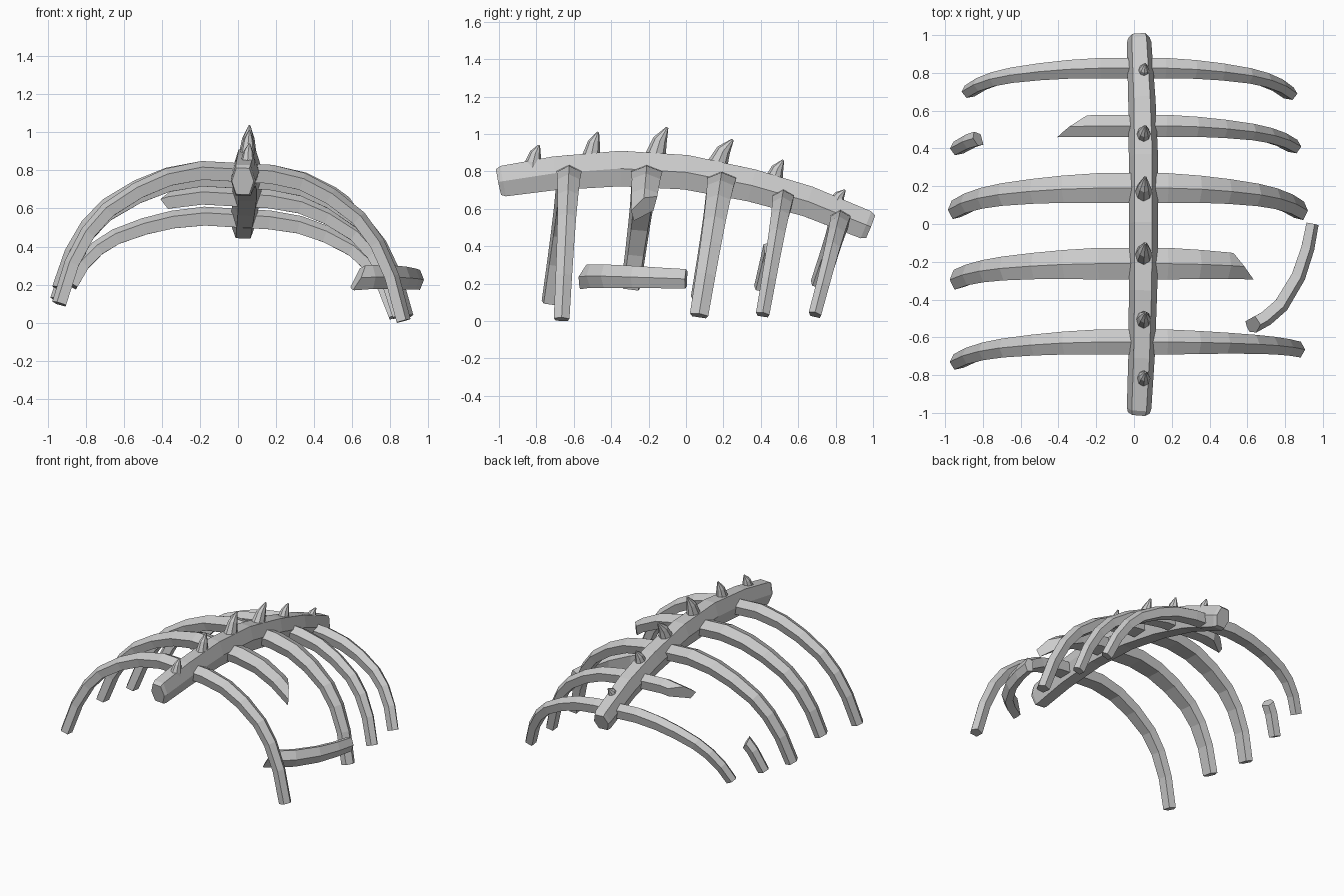
import bpy, bmesh
from mathutils import Vector

if "Cube" in bpy.data.objects:
    bpy.data.objects.remove(bpy.data.objects["Cube"])


def make_object(name, bm):
    bmesh.ops.recalc_face_normals(bm, faces=bm.faces)
    mesh = bpy.data.meshes.new(name)
    bm.to_mesh(mesh)
    bm.free()
    obj = bpy.data.objects.new(name, mesh)
    bpy.context.collection.objects.link(obj)
    return obj


def sweep(name, path, sizes, profile, side, cuts=()):
    """Loft a profile along a path; cuts are (point, normal) planes removing the normal side."""
    bm = bmesh.new()
    pts = [Vector(p) for p in path]
    rings = []
    for i, p in enumerate(pts):
        a = (p - pts[i - 1]).normalized() if i else Vector()
        c = (pts[i + 1] - p).normalized() if i < len(pts) - 1 else Vector()
        t = (a + c).normalized()
        b = Vector(side)
        b = (b - t * b.dot(t)).normalized()
        n = t.cross(b)
        w, h = sizes[i]
        rings.append([bm.verts.new(p + b * u * w / 2 + n * v * h / 2) for u, v in profile])
    k = len(profile)
    for r, s in zip(rings, rings[1:]):
        for j in range(k):
            bm.faces.new((r[j], r[(j + 1) % k], s[(j + 1) % k], s[j]))
    bm.faces.new(rings[0])
    bm.faces.new(rings[-1])
    # Jagged broken ends
    for co, no in cuts:
        geom = bm.verts[:] + bm.edges[:] + bm.faces[:]
        bmesh.ops.bisect_plane(bm, geom=geom, plane_co=Vector(co),
                               plane_no=Vector(no), clear_outer=True)
        bmesh.ops.holes_fill(bm, edges=[e for e in bm.edges if e.is_boundary])
    return make_object(name, bm)


# Backbone: arched hexagonal beam with slightly chamfered ends
HEX = [(-1, 0), (-0.6, 1), (0.6, 1), (1, 0), (0.6, -1), (-0.6, -1)]
spine = [  # y, centre x, centre z, width, height
    (-1.0, 0.025, 0.743, 0.115, 0.14), (-0.975, 0.027, 0.748, 0.13, 0.165),
    (-0.7, 0.04, 0.79, 0.14, 0.18), (-0.35, 0.048, 0.815, 0.15, 0.19),
    (0, 0.05, 0.795, 0.155, 0.185), (0.35, 0.05, 0.725, 0.155, 0.175),
    (0.65, 0.042, 0.64, 0.145, 0.165), (0.96, 0.027, 0.515, 0.13, 0.155),
    (0.985, 0.025, 0.505, 0.115, 0.13)]
sweep("backbone", [(x, y, z) for y, x, z, w, h in spine],
      [(w, h) for y, x, z, w, h in spine], HEX, (1, 0, 0))

# Ribs: five-sided arches with a ridge on the outside
RIDGED = [(0, 1), (1, 0.35), (0.75, -1), (-0.75, -1), (-1, 0.35)]
CURVE = [(0.2, 0), (0.39, 0.05), (0.56, 0.15), (0.73, 0.30),
         (0.84, 0.47), (0.93, 0.70), (1, 1)]  # reach, drop


def rib(name, y, z, width, left, right, cuts=()):
    path, sizes = [], []
    for tip, top, curve in ((left, z, CURVE[::-1]), (right, z - 0.02, CURVE)):
        for u, f in curve:
            path.append((tip[0] * u, y + (tip[1] - y) * f, top + (tip[2] - top) * f))
            sizes.append((width * (1.08 - 0.46 * u), 0.105 - 0.03 * u))
    return sweep(name, path, sizes, RIDGED, (0, 1, 0), cuts)


rib("rib_front", -0.625, 0.80, 0.135, (-0.94, -0.73, 0.10), (0.87, -0.665, 0.01))
rib("rib_second_broken", -0.21, 0.80, 0.17, (-0.94, -0.295, 0.18), (0.88, -0.28, 0.06),
    [((0.58, -0.23, 0.59), (0.75, 0.62, -0.1))])
rib("rib_middle", 0.19, 0.765, 0.16, (-0.95, 0.075, 0.12), (0.885, 0.07, 0.03))
rib4 = (0.52, 0.67, 0.118, (-0.94, 0.40, 0.175), (0.85, 0.41, 0.035))
rib("rib_fourth_broken", *rib4, [((-0.33, 0.51, 0.64), (-0.55, 0.80, -0.2))])
rib("rib_fourth_tip", *rib4, [((-0.83, 0.46, 0.38), (0.75, 0.4, 0.5))])
rib("rib_back", 0.825, 0.56, 0.11, (-0.88, 0.70, 0.20), (0.83, 0.69, 0.035))

# Fallen rib piece lying sideways between the front and middle ribs
sweep("fallen_rib_piece",
      [(0.60, -0.555, 0.235), (0.70, -0.50, 0.24), (0.78, -0.43, 0.24),
       (0.87, -0.28, 0.235), (0.92, -0.13, 0.23), (0.945, 0.0, 0.225)],
      [(0.13, 0.08), (0.125, 0.08), (0.125, 0.08), (0.12, 0.075), (0.11, 0.07), (0.105, 0.065)],
      RIDGED, (0, 0, 1), [((0.63, -0.53, 0.24), (-0.8, -0.35, 0.5))])

# Curved spikes along the backbone, leaning backwards
OCT = [(1, 0), (0.7, 0.7), (0, 1), (-0.7, 0.7), (-1, 0), (-0.7, -0.7), (0, -1), (0.7, -0.7)]
spikes = [  # base y, base z, tip y, tip z, diameter
    (-0.82, 0.85, -0.785, 0.94, 0.085), (-0.51, 0.885, -0.47, 1.01, 0.095),
    (-0.17, 0.885, -0.10, 1.035, 0.11), (0.16, 0.84, 0.25, 0.97, 0.11),
    (0.465, 0.76, 0.52, 0.86, 0.095), (0.80, 0.64, 0.85, 0.70, 0.08)]
for i, (y, z, ty, tz, d) in enumerate(spikes):
    rows = [(0, -0.03, 1.05), (0.1, 0, 1), (0.45, 0.55, 0.7), (1, 1, 0.12)]
    path = [(0.05 + 0.01 * a, y + (ty - y) * a,
             z + (b if b < 0 else (tz - z) * b)) for a, b, s in rows]
    sweep(f"spike_{i + 1}", path, [(d * s * 0.85, d * s) for a, b, s in rows], OCT, (1, 0, 0))
